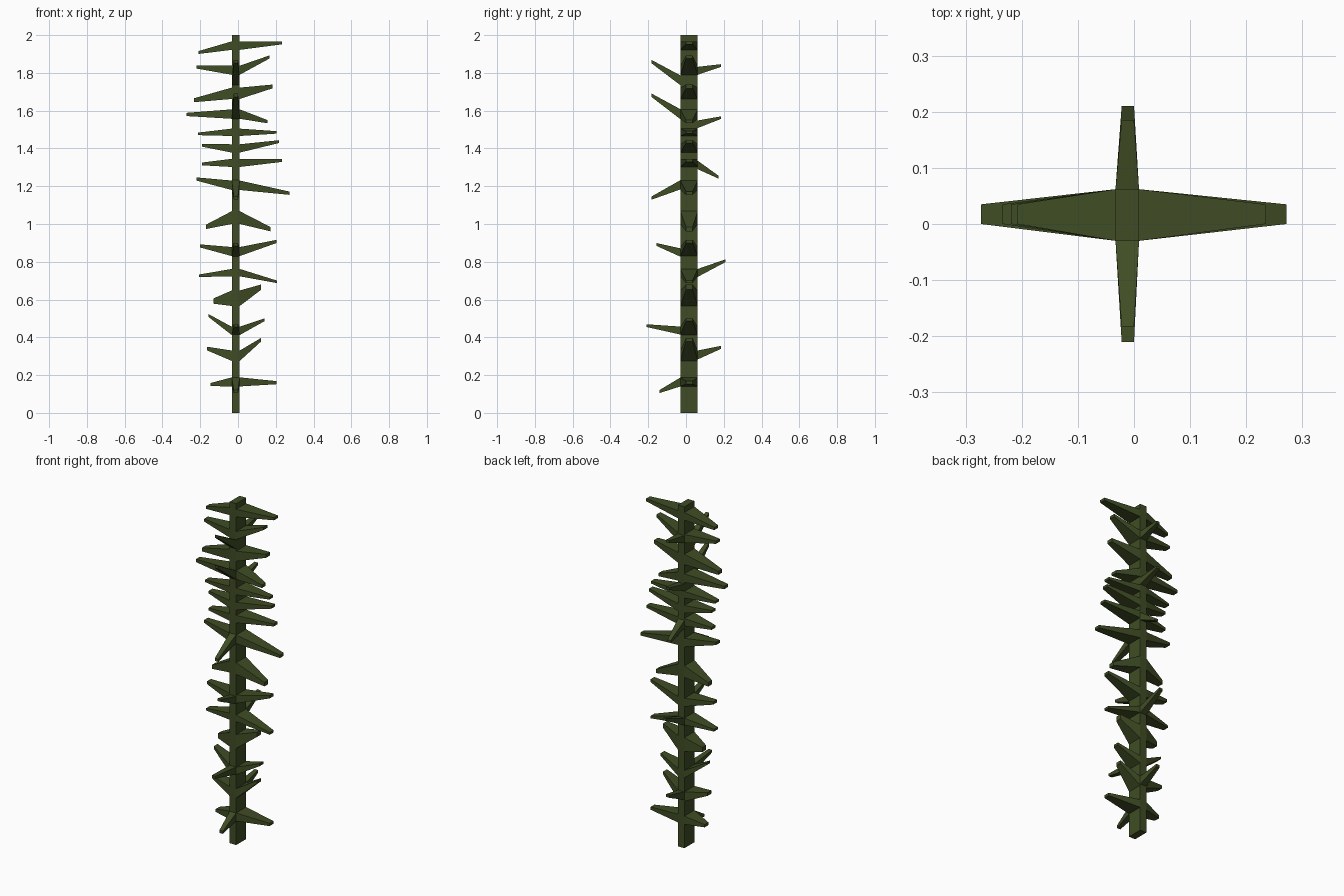
import bpy, bmesh

X0, X1, Y0, Y1 = -0.033, 0.009, -0.03, 0.062   # stem section

green = bpy.data.materials.new("dark_leaf_green")
green.diffuse_color = (0.050, 0.073, 0.018, 1)


def finish(bm, name):
    bmesh.ops.recalc_face_normals(bm, faces=bm.faces)
    me = bpy.data.meshes.new(name)
    bm.to_mesh(me)
    bm.free()
    me.materials.append(green)
    bpy.context.collection.objects.link(bpy.data.objects.new(name, me))


def bridge(bm, a, b):
    """Closed tapering block between two four-point rings."""
    a = [bm.verts.new(p) for p in a]
    b = [bm.verts.new(p) for p in b]
    for i in range(4):
        j = (i + 1) % 4
        bm.faces.new((a[i], a[j], b[j], b[i]))
    bm.faces.new(a[::-1])
    bm.faces.new(b)


def ring(axis, d, w0, w1, z0, z1):
    pts = [(w0, z0), (w1, z0), (w1, z1), (w0, z1)]
    return [(d, w, z) if axis == 'x' else (w, d, z) for w, z in pts]


def leaves(name, axis, root, rows):
    """Each row: root low z, root high z, tip distance, tip middle z."""
    w, t = ((Y0, Y1), (0.0, 0.035)) if axis == 'x' else ((X0, X1), (-0.022, 0.0))
    bm = bmesh.new()
    for lo, hi, d, z in rows:
        h = max(0.006, (hi - lo) * 0.17)
        bridge(bm, ring(axis, root, *w, lo, hi), ring(axis, d, *t, z - h, z + h))
    finish(bm, name)


# stem
bm = bmesh.new()
bridge(bm, [(X0, Y0, 0), (X1, Y0, 0), (X1, Y1, 0), (X0, Y1, 0)],
       [(X0, Y0, 2), (X1, Y0, 2), (X1, Y1, 2), (X0, Y1, 2)])
finish(bm, "stem")

# side leaf pairs: root low, root high, left tip x, left tip z, right tip x, right tip z
pairs = [
    (1.922, 1.967, -0.208, 1.908, 0.234, 1.959),
    (1.790, 1.838, -0.219, 1.831, 0.166, 1.884),
    (1.662, 1.722, -0.234, 1.655, 0.182, 1.728),
    (1.557, 1.607, -0.273, 1.580, 0.155, 1.542),
    (1.466, 1.505, -0.213, 1.477, 0.203, 1.485),
    (1.378, 1.422, -0.190, 1.417, 0.216, 1.436),
    (1.302, 1.345, -0.190, 1.318, 0.232, 1.336),
    (1.180, 1.230, -0.219, 1.238, 0.272, 1.163),
    (1.000, 1.068, -0.169, 0.985, 0.171, 0.973),
    (0.830, 0.878, -0.201, 0.884, 0.205, 0.908),
    (0.723, 0.762, -0.206, 0.726, 0.206, 0.694),
    (0.566, 0.648, -0.130, 0.592, 0.123, 0.666),
    (0.412, 0.456, -0.157, 0.516, 0.140, 0.493),
    (0.275, 0.330, -0.165, 0.341, 0.123, 0.388),
    (0.140, 0.188, -0.145, 0.150, 0.205, 0.160),
]
leaves("left_leaves", 'x', X0, [(p[0], p[1], p[2], p[3]) for p in pairs])
leaves("right_leaves", 'x', X1, [(p[0], p[1], p[4], p[5]) for p in pairs])

# front and back leaves
leaves("front_leaves", 'y', Y0, [
    (1.735, 1.787, -0.183, 1.860), (1.555, 1.608, -0.183, 1.682),
    (1.183, 1.232, -0.183, 1.137), (0.827, 0.871, -0.157, 0.892),
    (0.415, 0.457, -0.210, 0.462), (0.140, 0.187, -0.140, 0.113)])
leaves("back_leaves", 'y', Y1, [
    (1.790, 1.832, 0.185, 1.839), (1.508, 1.548, 0.185, 1.563),
    (1.290, 1.335, 0.172, 1.248), (0.720, 0.762, 0.210, 0.806),
    (0.283, 0.330, 0.185, 0.347)])
